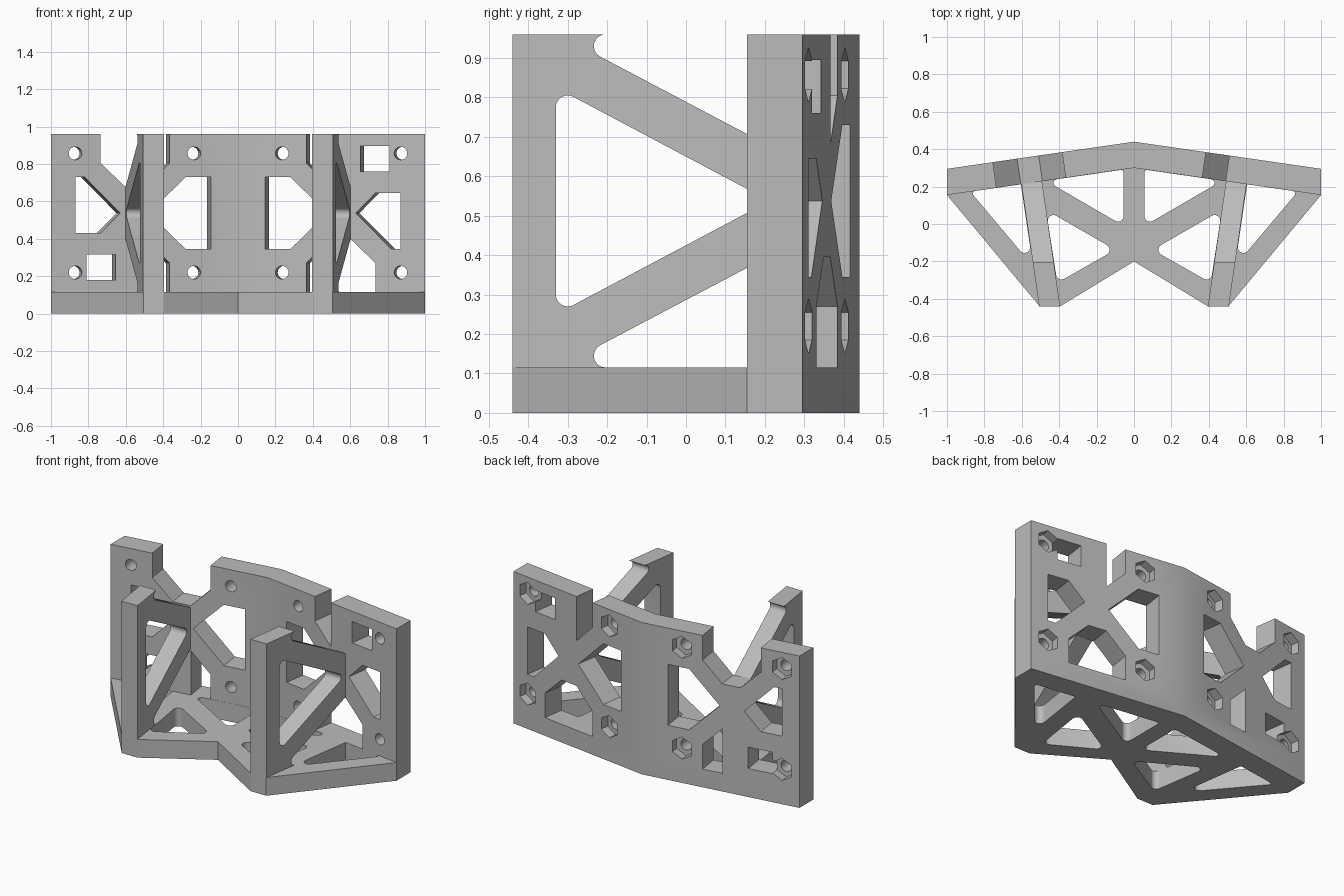
import bpy, bmesh, math
from mathutils import Vector

if "Cube" in bpy.data.objects:
    bpy.data.objects.remove(bpy.data.objects["Cube"])

H, BASE = 0.96, 0.115          # total height, base plate thickness
MIRROR = H + BASE              # z -> MIRROR - z flips the wall pattern
SLOPE = 0.145                  # how far the wall sweeps back per unit of x

grey = bpy.data.materials.new("light grey")
grey.diffuse_color = (0.5, 0.5, 0.5, 1)
grey.use_nodes = True
grey.node_tree.nodes["Principled BSDF"].inputs["Base Color"].default_value = grey.diffuse_color


def corner(a, p, b, r, n=8):
    """Points of a rounded corner at p, from the side of a to the side of b."""
    a, p, b = Vector(a), Vector(p), Vector(b)
    u, v = (a - p).normalized(), (b - p).normalized()
    half = u.angle(v) / 2
    c = p + (u + v).normalized() * (r / math.sin(half))
    t = r / math.tan(half)
    s, e = p + u * t - c, p + v * t - c
    sweep = s.angle(e)
    return [tuple(c + (s * math.sin(sweep * (1 - i / n)) + e * math.sin(sweep * i / n)) / math.sin(sweep))
            for i in range(n + 1)]


def rounded(pts, radii):
    out = []
    for i, p in enumerate(pts):
        if radii[i]:
            out += corner(pts[i - 1], p, pts[(i + 1) % len(pts)], radii[i])
        else:
            out.append(p)
    return out


def add_prism(bm, lower, upper):
    a = [bm.verts.new(p) for p in lower]
    b = [bm.verts.new(p) for p in upper]
    n = len(a)
    faces = [bm.faces.new(a), bm.faces.new(b[::-1])]
    faces += [bm.faces.new((a[i], b[i], b[(i + 1) % n], a[(i + 1) % n])) for i in range(n)]
    bmesh.ops.recalc_face_normals(bm, faces=faces)


def make(name, prisms):
    bm = bmesh.new()
    for lower, upper in prisms:
        add_prism(bm, lower, upper)
    me = bpy.data.meshes.new(name)
    bm.to_mesh(me)
    bm.free()
    me.materials.append(grey)
    ob = bpy.data.objects.new(name, me)
    bpy.context.collection.objects.link(ob)
    return ob


def cut(ob, prisms):
    cutter = make("cutter", prisms)
    cutter.hide_render = True
    mod = ob.modifiers.new("cut", 'BOOLEAN')
    mod.operation, mod.solver, mod.object = 'DIFFERENCE', 'EXACT', cutter
    select(ob)
    bpy.ops.object.modifier_apply(modifier=mod.name)
    bpy.data.objects.remove(cutter)


def select(ob):
    bpy.ops.object.select_all(action='DESELECT')
    ob.select_set(True)
    bpy.context.view_layer.objects.active = ob


def flat(pts, z0, z1):
    return [(x, y, z0) for x, y in pts], [(x, y, z1) for x, y in pts]


def wall_prism(side, pts, d0, d1):
    """Prism square to the wall; pts are (distance from centre, z) on its front face."""
    def at(d):
        return [(side * (x + 0.1435 * d), 0.295 + 0.005 - SLOPE * x + 0.99 * d, z) for x, z in pts]
    return at(d0), at(d1)


# back wall: shallow chevron in plan
wall = make("back_wall", [flat([(-1, 0.155), (0, 0.30), (1, 0.155),
                                (1, 0.295), (0, 0.44), (-1, 0.295)], 0, H)])
# openings of the right half; the left half is the same turned upside down
openings = [
    [(0.365, H), (0.365, 0.805), (0.49, 0.68), (0.49, H)],
    [(0.365, BASE), (0.365, 0.27), (0.49, 0.395), (0.605, 0.395), (0.735, 0.27), (0.735, BASE)],
    [(0.655, 0.76), (0.81, 0.76), (0.81, 0.895), (0.655, 0.895)],
    [(0.87, 0.345), (0.82, 0.345), (0.63, 0.5375), (0.735, 0.645), (0.87, 0.645)],
    [(0.145, 0.345), (0.28, 0.345), (0.475, 0.5375), (0.28, 0.73), (0.145, 0.73)],
]


def ring(x, z, r, n):
    return [(x + r * math.sin(2 * math.pi * i / n), z + r * math.cos(2 * math.pi * i / n))
            for i in range(n)]


through, pockets = [], []
for side in (1, -1):
    for shape in openings:
        pts = [(x, z if side > 0 else MIRROR - z) for x, z in shape]
        pts = [(x, H + 0.05 if z > H - 0.001 else z) for x, z in pts]
        through.append(wall_prism(side, pts, -0.06, 0.22))
    # bolt holes with hexagonal nut pockets at the back
    for x in (0.235, 0.87):
        for z in (0.22, 0.857):
            through.append(wall_prism(side, ring(x, z, 0.035, 24), -0.06, 0.22))
            pockets.append(wall_prism(side, ring(x, z, 0.07, 6), 0.085, 0.22))
cut(wall, through)
cut(wall, pockets)

# base plate with triangular lightening holes
half = [(1, 0.155), (0.505, -0.44), (0.395, -0.44)]
base = make("base_plate", [flat([(0, 0.30)] + half + [(0, -0.2)]
                                + [(-x, y) for x, y in half[::-1]], 0, BASE)])
triangles = [
    ([(0.875, 0.173), (0.605, 0.212), (0.54, -0.225)], (0.015, 0, 0.03)),
    ([(0.47, 0.231), (0.055, 0.291), (0.055, -0.01)], (0.02, 0.015, 0.03)),
    ([(0.47, 0.075), (0.10, -0.138), (0.41, -0.314)], (0.03, 0.03, 0.03)),
]
cut(base, [flat([(s * x, y) for x, y in rounded(t, r)], -0.05, BASE + 0.05)
           for s in (1, -1) for t, r in triangles])

# side fins: post and two braces, square to the wall
low = corner((0, BASE), (-0.325, BASE), (0.26, 0.4233), 0.03) + [(0.26, 0.4233)]
lower_edge = [(-0.44, BASE)] + low
fin_outline = lower_edge + [(y, MIRROR - z) for y, z in lower_edge[::-1]]
fin_hole = rounded([(-0.33, 0.25), (0.212, 0.5375), (-0.33, 0.825)], (0.03, 0.03, 0.03))


def fin_prism(side, pts, x0, x1):
    return tuple([(side * (x + 0.145 * (y + 0.44)), y, z) for y, z in pts] for x in (x0, x1))


fins = []
for side, label in ((1, "right"), (-1, "left")):
    fin = make(label + "_fin", [fin_prism(side, fin_outline, 0.395, 0.507)])
    cut(fin, [fin_prism(side, fin_hole, 0.3, 0.6)])
    fins.append(fin)

for ob in [wall, base] + fins:
    select(ob)
    bpy.ops.object.shade_smooth_by_angle(angle=math.radians(28))
